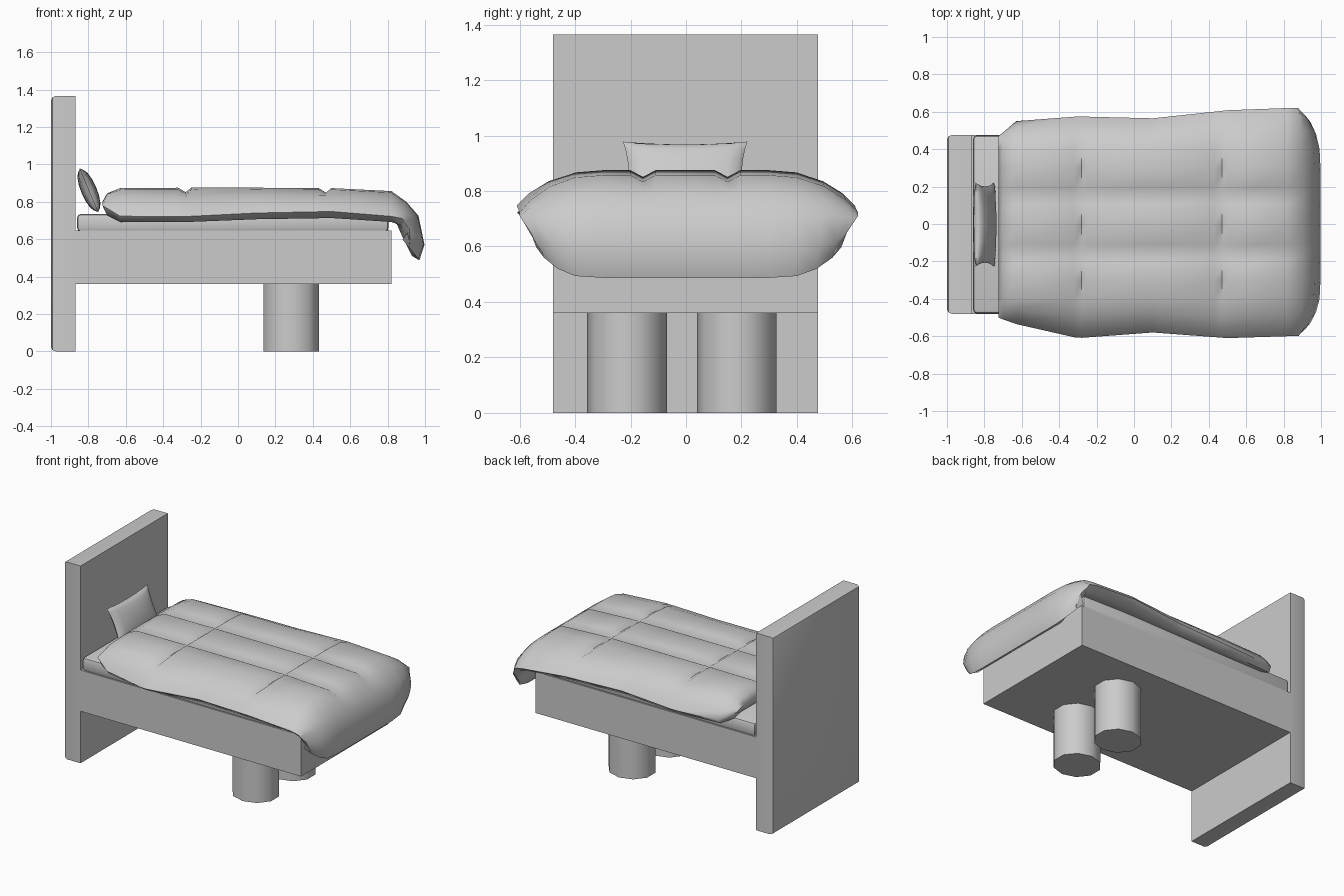
import bpy, bmesh, math
from mathutils import Vector

if "Cube" in bpy.data.objects:
    bpy.data.objects.remove(bpy.data.objects["Cube"])


def finish(name, bm, angle=40):
    bmesh.ops.recalc_face_normals(bm, faces=bm.faces[:])
    me = bpy.data.meshes.new(name)
    bm.to_mesh(me)
    bm.free()
    ob = bpy.data.objects.new(name, me)
    bpy.context.collection.objects.link(ob)
    bpy.ops.object.select_all(action='DESELECT')
    ob.select_set(True)
    bpy.context.view_layer.objects.active = ob
    bpy.ops.object.shade_smooth_by_angle(angle=math.radians(angle))
    return ob


def box(name, lo, hi, bevel=0, pick=None):
    bm = bmesh.new()
    bmesh.ops.create_cube(bm, size=1)
    for v in bm.verts:
        v.co = [lo[i] if v.co[i] < 0 else hi[i] for i in range(3)]
    if bevel:
        edges = [e for e in bm.edges if all(pick(v.co) for v in e.verts)] if pick else bm.edges[:]
        bmesh.ops.bevel(bm, geom=edges, offset=bevel, segments=2, profile=0.5, affect='EDGES')
    return finish(name, bm)


def shell(name, top, bottom, angle=60):
    """Closed cushion from two point grids sharing their borders."""
    bm = bmesh.new()
    for grid in (top, bottom):
        vs = [[bm.verts.new(p) for p in row] for row in grid]
        for a, b in zip(vs, vs[1:]):
            for j in range(len(a) - 1):
                bm.faces.new((a[j], a[j + 1], b[j + 1], b[j]))
    bmesh.ops.remove_doubles(bm, verts=bm.verts[:], dist=0.0005)
    return finish(name, bm, angle)


# Headboard, frame and mattress
box("headboard", (-1, -0.48, 0), (-0.87, 0.475, 1.365), 0.025, lambda c: c.x < -0.99)
box("frame", (-0.88, -0.48, 0.36), (0.82, 0.475, 0.645))
box("mattress", (-0.86, -0.479, 0.64), (0.805, 0.474, 0.735), 0.02)

# Two stout legs near the foot
for side, y in (("front", -0.212), ("back", 0.183)):
    bm = bmesh.new()
    bmesh.ops.create_cone(bm, cap_ends=True, segments=10, radius1=0.155, radius2=0.155, depth=0.365)
    for v in bm.verts:
        v.co = (v.co.x + 0.285, v.co.y * 0.93 + y, v.co.z + 0.1825)
    finish(side + "_leg", bm)

# Pillow leaning on the headboard
axis = Vector((-0.095, 0, 0.225)).normalized()
normal = Vector((axis.z, 0, -axis.x))
centre = Vector((-0.797, -0.003, 0.861))
steps = [-1, -0.93, -0.75, -0.4, 0, 0.4, 0.75, 0.93, 1]


def pillow_side(sign):
    grid = []
    for u in steps:
        row = []
        for v in steps:
            t = 0.042 * ((1 - u * u) * (1 - v * v)) ** 0.4
            y = 0.224 * u * (1 - 0.09 * (1 - v * v))
            h = 0.127 * v * (1 - 0.09 * (1 - u * u))
            row.append(centre + Vector((0, y, 0)) + axis * h + normal * sign * t)
        grid.append(row)
    return grid


shell("pillow", pillow_side(1), pillow_side(-1))

# Duvet stations: top x,z / underside x,z / reach to -y,+y / edge shift x,z
keys = [
    (-0.725, 0.80, -0.725, 0.80, 0.50, 0.47, 0, -0.02),
    (-0.70, 0.845, -0.70, 0.745, 0.51, 0.49, 0, -0.08),
    (-0.63, 0.873, -0.63, 0.737, 0.535, 0.55, 0, -0.15),
    (-0.30, 0.875, -0.30, 0.737, 0.61, 0.575, 0, -0.155),
    (0.10, 0.875, 0.10, 0.737, 0.58, 0.565, 0, -0.135),
    (0.50, 0.873, 0.50, 0.737, 0.61, 0.608, 0, -0.125),
    (0.82, 0.857, 0.81, 0.737, 0.60, 0.62, 0, -0.135),
    (0.90, 0.80, 0.845, 0.69, 0.60, 0.62, -0.02, -0.09),
    (0.965, 0.725, 0.88, 0.61, 0.59, 0.61, -0.08, -0.03),
    (0.997, 0.57, 0.93, 0.51, 0.56, 0.58, -0.08, 0.08),
    (0.97, 0.487, 0.97, 0.487, 0.54, 0.56, -0.09, 0.11),
]
seams_x, seams_y = (-0.28, 0.10, 0.47), (-0.155, 0.15)


def station(x):
    for a, b in zip(keys, keys[1:]):
        if a[0] <= x <= b[0]:
            f = (x - a[0]) / (b[0] - a[0])
            return [p + (q - p) * f for p, q in zip(a, b)]


xs = [k[0] for k in keys[:3]]
for s in seams_x:
    xs += [s - 0.04, s, s + 0.03]
rows = [station(x) for x in xs + [0.65]] + keys[6:]
inner = [-0.4, -0.3, -0.2, -0.155, -0.11, 0, 0.105, 0.15, 0.195, 0.3, 0.4]
# outward fraction, share of edge shift on top, underside sag
rim = [(0.45, 0.3, 0.02), (0.8, 0.66, 0.033), (1, 1, 0)]
section = [(-1,) + r for r in reversed(rim)] + [(0, y) for y in inner] + [(1,) + r for r in rim]

top, under = [], []
for i, (tx, tz, bx, bz, left, right, ox, oz) in enumerate(rows):
    t_row, b_row = [], []
    end = i in (0, len(rows) - 1)
    flat = 2 <= i < len(rows) - 4
    for s in section:
        if s[0] == 0:
            y, share, sag, out = s[1], 0.06 if abs(s[1]) > 0.35 else 0, 0, 0
        else:
            reach = left if s[0] < 0 else right
            y, out, share, sag = s[0] * (0.4 + (reach - 0.4) * s[1]), s[1], s[2], s[3]
        seam = (y in seams_y and flat) or (tx in seams_x and abs(y) < 0.45)
        t = Vector((tx + ox * share, y, tz + oz * share - (0.024 if seam else 0)))
        edge = Vector((tx + ox, y, tz + oz))
        b = Vector((bx, y, bz)).lerp(edge, out) - Vector((0, 0, sag))
        t_row.append(t)
        b_row.append(t if end or out == 1 else b)
    top.append(t_row)
    under.append(b_row)
shell("duvet", top, under, 60)
